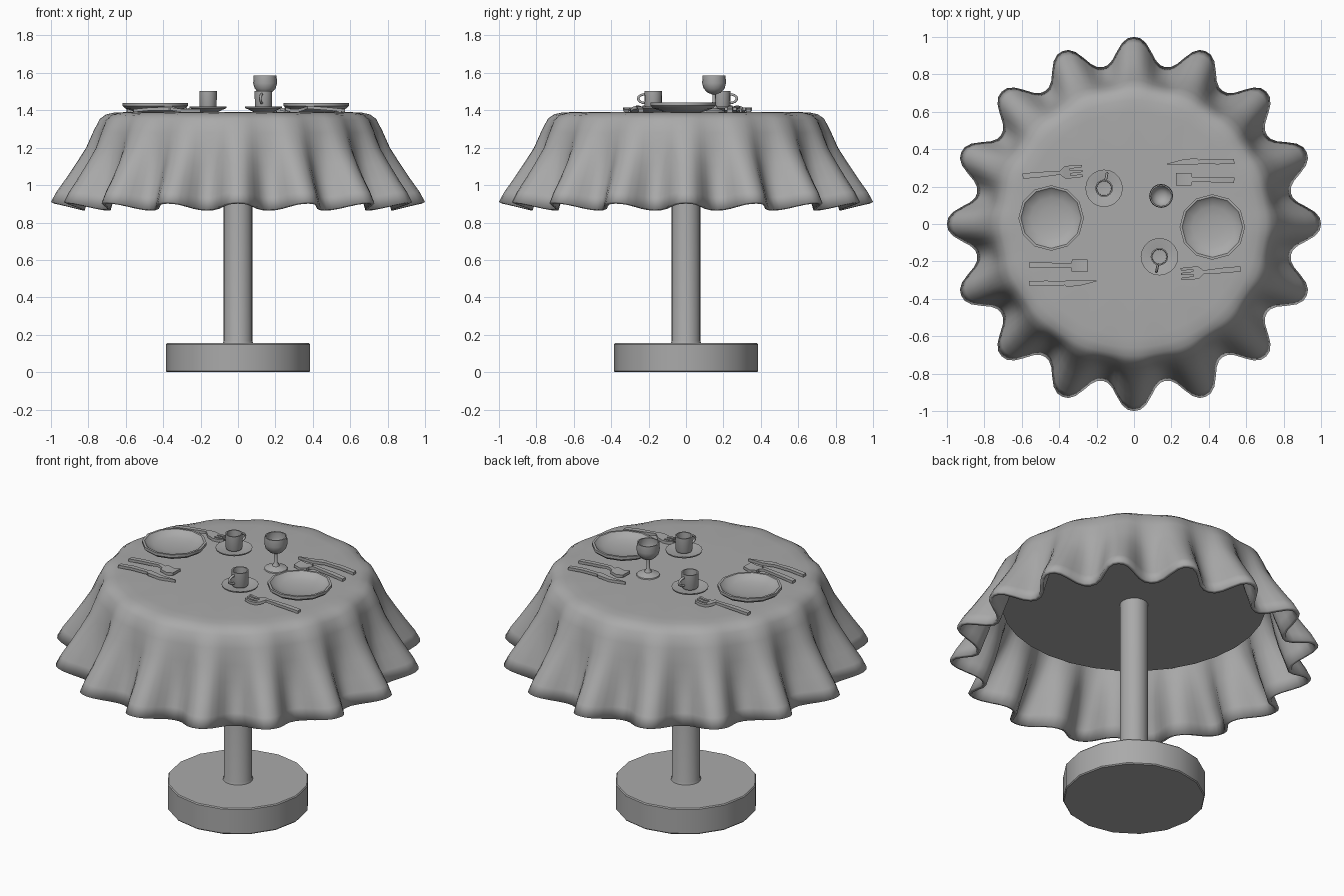
import bpy, bmesh
from math import sin, cos, pi, radians
from mathutils import Vector

if "Cube" in bpy.data.objects:
    bpy.data.objects.remove(bpy.data.objects["Cube"], do_unlink=True)

GREY = (0.4, 0.4, 0.4, 1)
mat = bpy.data.materials.new("plain grey")
mat.use_nodes = True
mat.diffuse_color = GREY
mat.node_tree.nodes["Principled BSDF"].inputs["Base Color"].default_value = GREY

TOP = 1.39       # height of the cloth surface
FOLDS = 16


def finish(bm, name, loc=(0, 0, 0), turn=0, angle=38):
    bmesh.ops.remove_doubles(bm, verts=bm.verts, dist=1e-5)
    bmesh.ops.recalc_face_normals(bm, faces=bm.faces)
    mesh = bpy.data.meshes.new(name)
    bm.to_mesh(mesh)
    bm.free()
    mesh.materials.append(mat)
    ob = bpy.data.objects.new(name, mesh)
    bpy.context.collection.objects.link(ob)
    ob.location, ob.rotation_euler = loc, (0, 0, turn)
    bpy.ops.object.select_all(action='DESELECT')
    ob.select_set(True)
    bpy.context.view_layer.objects.active = ob
    bpy.ops.object.shade_smooth_by_angle(angle=radians(angle))
    return ob


def skin(bm, rings):
    """Bridge successive rings of points with quads."""
    rows = [[bm.verts.new(p) for p in ring] for ring in rings]
    for a, b in zip(rows, rows[1:]):
        n = len(a)
        for i in range(n):
            j = (i + 1) % n
            bm.faces.new((a[i], a[j], b[j], b[i]))
    return rows


def lathe(name, profile, sides, loc=(0, 0, 0)):
    """Spin a profile of (radius, height) round the vertical axis."""
    bm = bmesh.new()
    skin(bm, [[(r * cos(2 * pi * i / sides), r * sin(2 * pi * i / sides), z)
               for i in range(sides)] for r, z in profile])
    return finish(bm, name, loc)


def strips(name, parts, loc, turn):
    """Cutlery bars: each part is a list of (x, y, half width, height)."""
    bm = bmesh.new()
    t = 0.016
    for part in parts:
        rows = skin(bm, [[(x, y - w, z), (x, y + w, z), (x, y + w, z + t), (x, y - w, z + t)]
                         for x, y, w, z in part])
        bm.faces.new(rows[0])
        bm.faces.new(rows[-1])
    return finish(bm, name, loc, turn)


# Pedestal and thick table top
lathe("base", [(0, 0), (0.38, 0), (0.385, 0.006), (0.385, 0.149), (0.38, 0.155), (0, 0.155)], 16)
lathe("post", [(0, 0.15), (0.083, 0.15), (0.077, 0.168), (0.077, 1.22), (0, 1.22)], 16)
lathe("table_top", [(0, 1.21), (0.715, 1.21), (0.715, 1.3), (0.68, 1.345), (0, 1.36)], 32)

# Tablecloth: flat middle, rounded shoulder, then folds that deepen towards the hem
# Each ring: trough radius, ridge radius, trough height, ridge height
rings = [(0, 0, TOP, TOP), (0.35, 0.35, TOP, TOP), (0.6, 0.6, TOP, TOP),
         (0.66, 0.66, 1.386, 1.388), (0.7, 0.705, 1.373, 1.378), (0.728, 0.738, 1.346, 1.355),
         (0.75, 0.772, 1.28, 1.29), (0.765, 0.812, 1.19, 1.2), (0.782, 0.863, 1.1, 1.12),
         (0.806, 0.92, 1.01, 1.035), (0.833, 0.97, 0.935, 0.965), (0.855, 1.0, 0.87, 0.91)]
steps = 12
cloth_rows = []
for r0, r1, z0, z1 in rings:
    row = []
    for i in range(FOLDS * steps):
        a = 2 * pi * i / (FOLDS * steps)
        c = cos(FOLDS * a)
        f = 0.5 + 0.5 * (1.25 * c - 0.25 * c ** 3)    # blunt fold tips
        r = r0 + (r1 - r0) * f
        row.append((r * cos(a), r * sin(a), z0 + (z1 - z0) * f))
    cloth_rows.append(row)
bm = bmesh.new()
skin(bm, cloth_rows)
cloth = finish(bm, "tablecloth", angle=80)
thick = cloth.modifiers.new("thickness", 'SOLIDIFY')
thick.thickness = 0.02
thick.offset = -1

# Crockery profiles
plate = [(0, 0), (0.1, 0), (0.16, 0.02), (0.175, 0.034), (0.175, 0.05), (0.162, 0.05),
         (0.148, 0.036), (0.11, 0.022), (0.06, 0.014), (0, 0.012)]
saucer = [(0, 0), (0.05, 0), (0.098, 0.022), (0.1, 0.03), (0.095, 0.03), (0.05, 0.018), (0, 0.016)]
cup = [(0, 0), (0.042, 0), (0.046, 0.01), (0.047, 0.09), (0.04, 0.09), (0.038, 0.02), (0, 0.016)]


def cup_handle(name, x, y, side):
    curve = bpy.data.curves.new(name, 'CURVE')
    curve.dimensions = '3D'
    curve.bevel_depth = 0.007
    curve.bevel_resolution = 1
    spline = curve.splines.new('POLY')
    spline.points.add(8)
    for i, p in enumerate(spline.points):
        a = pi * i / 8
        out = side * (0.04 + 0.041 * sin(a))
        p.co = (x + 0.2 * out, y + out, 1.462 + 0.024 * cos(a), 1)
    curve.materials.append(mat)
    bpy.context.collection.objects.link(bpy.data.objects.new(name, curve))


# Cutlery shapes, pointing along +x
low, mid, high = 0, 0.009, 0.018
fork = [[(0, 0, 0.014, low), (0.08, 0, 0.015, mid), (0.2, 0, 0.01, high),
         (0.225, 0, 0.032, mid), (0.255, 0, 0.034, low)]]
fork += [[(0.25, y, 0.008, low), (0.29, y, 0.008, low), (0.32, y, 0.006, mid)]
         for y in (-0.026, 0, 0.026)]
spoon = [[(0, 0, 0.014, low), (0.08, 0, 0.014, mid), (0.2, 0, 0.011, high), (0.225, 0, 0.013, mid),
          (0.228, 0, 0.033, mid), (0.27, 0, 0.035, low), (0.312, 0, 0.033, mid)]]
knife = [[(0, 0, 0.013, low), (0.09, 0, 0.014, mid), (0.19, 0, 0.011, mid),
          (0.2, -0.002, 0.018, mid), (0.27, 0, 0.014, low), (0.36, 0.01, 0.002, low)]]

# Two place settings, the second turned half way round the table
for label, s in (("right", 1), ("left", -1)):
    turn = 0 if s == 1 else pi

    def spot(x, y):
        return Vector((-0.012 + s * (x + 0.012), 0.008 + s * (y - 0.008), TOP))

    lathe(label + "_plate", plate, 12, spot(-0.443, 0.032))
    where = spot(-0.16, 0.191)
    lathe(label + "_saucer", saucer, 20, where)
    lathe(label + "_cup", cup, 16, where + Vector((0, 0, 0.024)))
    cup_handle(label + "_cup_handle", where.x, where.y, s)
    strips(label + "_fork", fork, spot(-0.595, 0.256), turn + radians(5))
    strips(label + "_spoon", spoon, spot(-0.56, -0.218), turn - radians(1))
    strips(label + "_knife", knife, spot(-0.56, -0.318), turn + radians(0.5))

# Wine glass
lathe("wine_glass", [(0, 0), (0.064, 0), (0.062, 0.006), (0.02, 0.02), (0.01, 0.04), (0.009, 0.094),
                     (0.035, 0.104), (0.056, 0.126), (0.064, 0.155), (0.061, 0.195), (0.054, 0.195),
                     (0.057, 0.155), (0.048, 0.13), (0.028, 0.112), (0, 0.107)], 16, (0.145, 0.15, TOP))
